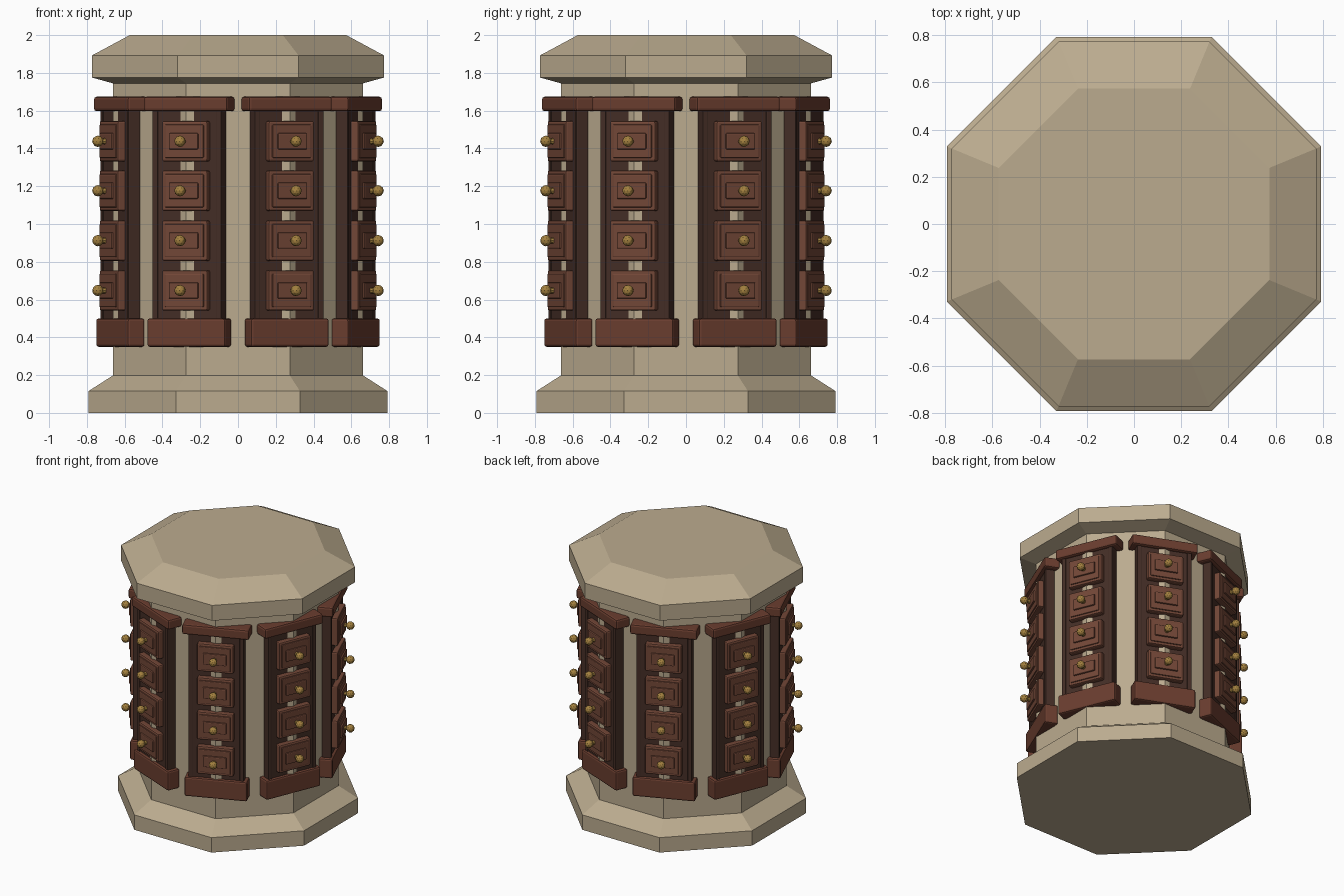
import bpy, bmesh, math
from mathutils import Matrix, Vector

if "Cube" in bpy.data.objects:
    bpy.data.objects.remove(bpy.data.objects["Cube"])


def material(name, rgb):
    m = bpy.data.materials.new(name)
    m.diffuse_color = (*rgb, 1)
    m.use_nodes = True
    m.node_tree.nodes["Principled BSDF"].inputs["Base Color"].default_value = m.diffuse_color
    return m


STONE = material("tan stone", (0.50, 0.41, 0.275))
WOOD = material("red brown wood", (0.171, 0.063, 0.038))
TRIM = material("dark red wood", (0.145, 0.047, 0.028))
DARK = material("dark carcass wood", (0.058, 0.027, 0.019))
BRASS = material("brass", (0.37, 0.22, 0.05))


def finish(bm, name, mat):
    bmesh.ops.recalc_face_normals(bm, faces=bm.faces)
    me = bpy.data.meshes.new(name)
    bm.to_mesh(me)
    bm.free()
    me.materials.append(mat)
    ob = bpy.data.objects.new(name, me)
    bpy.context.collection.objects.link(ob)
    return ob


def octagon_stack(name, profile):
    """Octagonal solid from (apothem, z) rings, flat sides facing the axes."""
    bm = bmesh.new()
    rings = []
    for a, z in profile:
        r = a / math.cos(math.pi / 8)
        rings.append([bm.verts.new((r * math.cos(math.pi / 8 + i * math.pi / 4),
                                    r * math.sin(math.pi / 8 + i * math.pi / 4), z))
                      for i in range(8)])
    for lo, hi in zip(rings, rings[1:]):
        for i in range(8):
            j = (i + 1) % 8
            bm.faces.new((lo[i], lo[j], hi[j], hi[i]))
    bm.faces.new(rings[0][::-1])
    bm.faces.new(rings[-1])
    finish(bm, name, STONE)


def add_box(bm, r0, r1, u0, u1, z0, z1, bevel=0.0):
    """Box in radial (x), tangential (y) and vertical (z) ranges."""
    mat = Matrix.Translation(((r0 + r1) / 2, (u0 + u1) / 2, (z0 + z1) / 2)) \
        @ Matrix.Diagonal((r1 - r0, u1 - u0, z1 - z0, 1))
    verts = bmesh.ops.create_cube(bm, size=1, matrix=mat)["verts"]
    if bevel:
        edges = list({e for v in verts for e in v.link_edges})
        bmesh.ops.bevel(bm, geom=edges, offset=bevel, segments=2,
                        profile=0.5, affect='EDGES')


def ring_of_eight(name, mat, build):
    """Build a part once on +x and repeat it at the eight corners."""
    bm = bmesh.new()
    build(bm)
    src = bm.verts[:] + bm.edges[:] + bm.faces[:]
    for k in range(1, 8):
        new = bmesh.ops.duplicate(bm, geom=src)["geom"]
        bmesh.ops.rotate(bm, verts=[g for g in new if isinstance(g, bmesh.types.BMVert)],
                         cent=(0, 0, 0), matrix=Matrix.Rotation(k * math.pi / 4, 3, 'Z'))
    bmesh.ops.rotate(bm, verts=bm.verts, cent=(0, 0, 0),
                     matrix=Matrix.Rotation(math.pi / 8, 3, 'Z'))
    finish(bm, name, mat)


# Stone column: plinth, shaft and cap
octagon_stack("plinth", [(0.792, 0), (0.792, 0.115), (0.664, 0.197)])
octagon_stack("shaft", [(0.663, 0.15), (0.663, 1.76)])
octagon_stack("cap", [(0.663, 1.745), (0.772, 1.775), (0.772, 1.893), (0.573, 2.0)])

DRAWER_Z = [0.648, 0.912, 1.176, 1.438]


# Carcass: back panel with a post on each side
def carcass(bm):
    add_box(bm, 0.64, 0.702, -0.185, 0.185, 0.47, 1.63)
    for s in (-1, 1):
        u = sorted((s * 0.168, s * 0.198))
        add_box(bm, 0.642, 0.709, u[0], u[1], 0.47, 1.63, 0.005)


# Drawer fronts with a raised centre panel
def drawers(bm):
    for z in DRAWER_Z:
        add_box(bm, 0.687, 0.742, -0.130, 0.130, z - 0.107, z + 0.107, 0.01)
        add_box(bm, 0.70, 0.750, -0.112, 0.112, z - 0.088, z + 0.088, 0.006)


def panels(bm):
    for z in DRAWER_Z:
        add_box(bm, 0.73, 0.762, -0.084, 0.084, z - 0.043, z + 0.043, 0.007)


# Faceted round knobs on short stems
def knobs(bm):
    for z in DRAWER_Z:
        bmesh.ops.create_icosphere(bm, subdivisions=2, radius=0.03,
                                   matrix=Matrix.Translation((0.803, 0, z)))
        bmesh.ops.create_cone(bm, cap_ends=True, segments=8, radius1=0.018, radius2=0.012,
                              depth=0.04, matrix=Matrix.Translation((0.773, 0, z))
                              @ Matrix.Rotation(math.pi / 2, 4, 'Y'))


# Bottom board and top moulding of each cabinet
ring_of_eight("cabinet_carcasses", DARK, carcass)
ring_of_eight("drawer_fronts", WOOD, drawers)
ring_of_eight("drawer_panels", WOOD, panels)
ring_of_eight("drawer_knobs", BRASS, knobs)
ring_of_eight("cabinet_bases", TRIM,
              lambda bm: add_box(bm, 0.625, 0.724, -0.224, 0.224, 0.35, 0.50, 0.013))
ring_of_eight("cabinet_cornices", TRIM,
              lambda bm: add_box(bm, 0.615, 0.731, -0.240, 0.240, 1.597, 1.674, 0.014))
